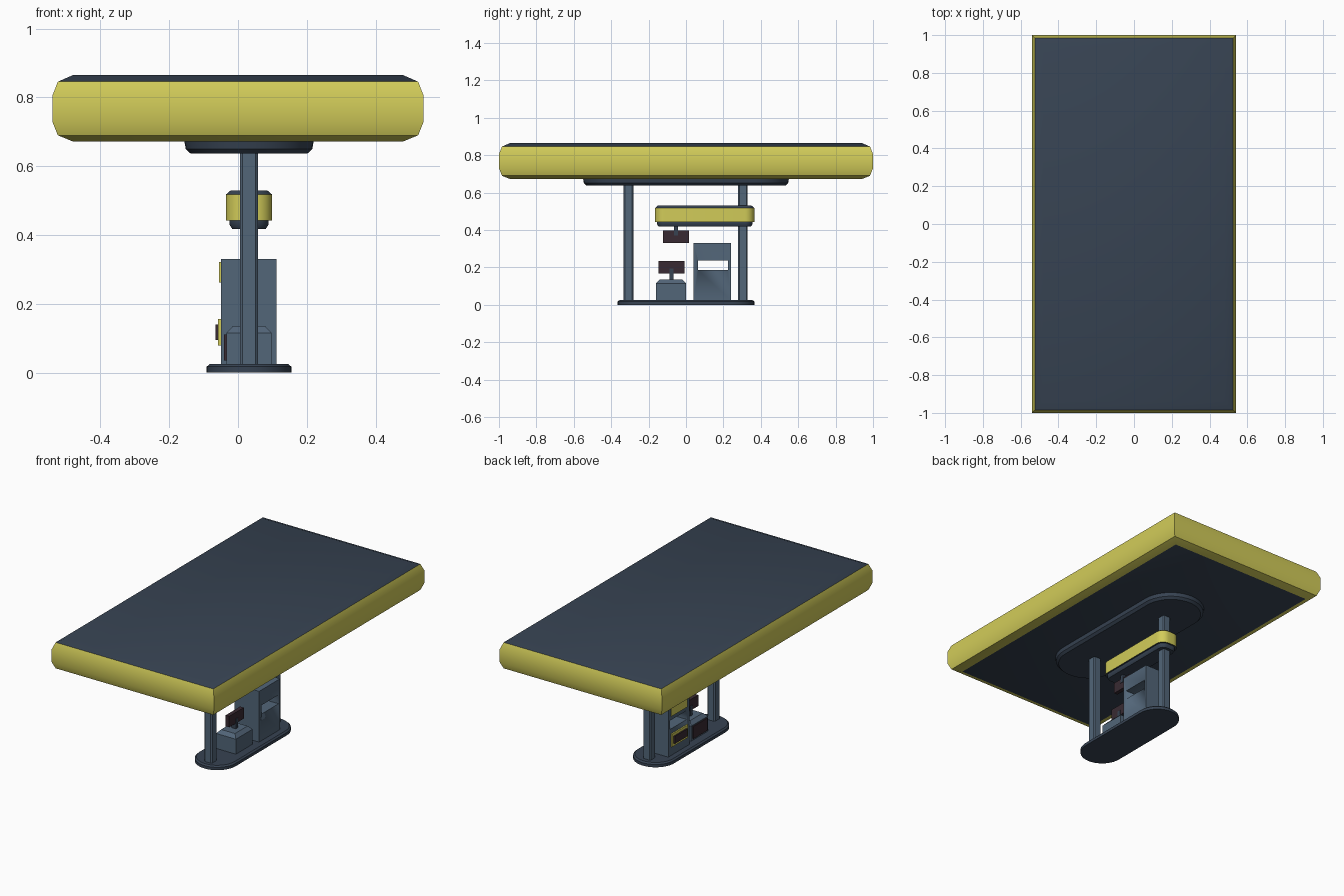
import bpy
import bmesh
import math

old = bpy.data.objects.get("Cube")
if old:
    bpy.data.objects.remove(old, do_unlink=True)


def material(name, rgb):
    m = bpy.data.materials.new(name)
    m.use_nodes = True
    m.diffuse_color = (*rgb, 1)
    bsdf = m.node_tree.nodes["Principled BSDF"]
    bsdf.inputs["Base Color"].default_value = (*rgb, 1)
    bsdf.inputs["Roughness"].default_value = 0.8
    return m


navy = material("dark navy", (0.038, 0.056, 0.085))
steel = material("blue grey", (0.085, 0.132, 0.19))
yellow = material("yellow", (0.64, 0.6, 0.1))
maroon = material("dark maroon", (0.04, 0.023, 0.032))

AXIS_X = 0.032  # everything below the canopy stands on this line


def outline(hx, hy, radius, steps):
    """Rectangle outline, with rounded corners when radius is set."""
    if radius <= 0:
        return [(hx, hy), (-hx, hy), (-hx, -hy), (hx, -hy)]
    pts = []
    for i, (sx, sy) in enumerate([(1, 1), (-1, 1), (-1, -1), (1, -1)]):
        for k in range(steps + 1):
            a = math.pi / 2 * (i + k / steps)
            pts.append((sx * (hx - radius) + radius * math.cos(a),
                        sy * (hy - radius) + radius * math.sin(a)))
    return pts


def loft(name, centre, half, rings, mats, band_mats=None, radius=0, steps=8):
    """Stack inset outlines (inset, z); band_mats colours base, bands, top."""
    bm = bmesh.new()
    loops = []
    for inset, z in rings:
        r = max(radius - inset, 0.002) if radius else 0
        pts = outline(half[0] - inset, half[1] - inset, r, steps)
        loops.append([bm.verts.new((centre[0] + x, centre[1] + y, z))
                      for x, y in pts])
    band_mats = band_mats or [0] * (len(rings) + 1)
    bm.faces.new(loops[0][::-1]).material_index = band_mats[0]
    for lo, hi, mi in zip(loops, loops[1:], band_mats[1:]):
        for i in range(len(lo)):
            j = (i + 1) % len(lo)
            bm.faces.new((lo[i], lo[j], hi[j], hi[i])).material_index = mi
    bm.faces.new(loops[-1]).material_index = band_mats[-1]
    bmesh.ops.remove_doubles(bm, verts=bm.verts, dist=0.0001)
    return finish(name, bm, mats)


def finish(name, bm, mats, angle=35):
    bmesh.ops.recalc_face_normals(bm, faces=bm.faces)
    mesh = bpy.data.meshes.new(name)
    bm.to_mesh(mesh)
    bm.free()
    for m in mats:
        mesh.materials.append(m)
    ob = bpy.data.objects.new(name, mesh)
    bpy.context.collection.objects.link(ob)
    bpy.ops.object.select_all(action="DESELECT")
    ob.select_set(True)
    bpy.context.view_layer.objects.active = ob
    bpy.ops.object.shade_smooth_by_angle(angle=math.radians(angle))
    return ob


def box(name, x, y, z, mat):
    """Box from (min, max) pairs."""
    bm = bmesh.new()
    bmesh.ops.create_cube(bm, size=1)
    for v in bm.verts:
        v.co = [(lo + hi) / 2 + c * (hi - lo)
                for c, (lo, hi) in zip(v.co, (x, y, z))]
    return finish(name, bm, [mat])


# Canopy: rounded yellow fascia with dark roof and underside
loft("canopy", (0, 0), (0.54, 1.0),
     [(0.06, 0.672), (0.016, 0.69), (0, 0.73), (0, 0.805), (0.016, 0.846), (0.06, 0.865)],
     [navy, yellow], [0, 1, 1, 1, 1, 0, 0])

# Plate under the canopy and island on the ground
loft("ceiling_plate", (AXIS_X, 0), (0.188, 0.55),
     [(0.018, 0.637), (0.004, 0.65), (0, 0.673)], [navy], radius=0.188, steps=10)
loft("island", (AXIS_X, 0), (0.123, 0.365),
     [(0, 0), (0, 0.017), (0.009, 0.025)], [navy], radius=0.123, steps=10)

# Two columns with chamfered corners
for label, y in (("front", -0.307), ("back", 0.304)):
    loft(label + "_column", (AXIS_X, y), (0.026, 0.026),
         [(0, 0.024), (0, 0.64)], [steel], radius=0.007, steps=1)

# Overhead housing: yellow band between dark caps
loft("overhead_housing", (AXIS_X, 0.1), (0.067, 0.265),
     [(0.018, 0.418), (0.01, 0.43), (0.01, 0.442), (0, 0.442), (0, 0.518), (0.014, 0.53)],
     [navy, yellow], [0, 0, 0, 0, 1, 0, 0], radius=0.05)

# Tall cabinet with a slot cut through it
cabinet = box("tall_cabinet", (-0.05, 0.112), (0.04, 0.24), (0.024, 0.33), steel)
cutter = box("slot_cutter", (-0.2, 0.2), (0.065, 0.225), (0.185, 0.238), steel)
cutter.hide_render = True
cut = cabinet.modifiers.new("slot", "BOOLEAN")
cut.operation = "DIFFERENCE"
cut.solver = "EXACT"
cut.object = cutter
bpy.context.view_layer.objects.active = cabinet
bpy.ops.object.modifier_apply(modifier=cut.name)
bpy.data.objects.remove(cutter, do_unlink=True)

# Cabinet plates on the right side
box("cabinet_header", (-0.055, -0.049), (0.065, 0.215), (0.262, 0.322), yellow)
box("cabinet_panel", (-0.058, -0.049), (0.065, 0.215), (0.078, 0.155), yellow)
box("cabinet_screen", (-0.066, -0.058), (0.08, 0.2), (0.094, 0.139), maroon)

# Low cabinet with chamfered lid
loft("low_cabinet", (AXIS_X, -0.08), (0.066, 0.08),
     [(0, 0.024), (0, 0.115), (0.02, 0.136)], [steel])
box("low_cabinet_panel", (-0.04, -0.033), (-0.145, -0.015), (0.035, 0.11), maroon)

# Sign boards: one standing on the low cabinet, one hanging from the housing
for label, y, z, stem_z in (("standing", -0.077, 0.2, (0.13, 0.195)),
                            ("hanging", -0.053, 0.364, (0.37, 0.425))):
    box(label + "_sign", (AXIS_X - 0.012, AXIS_X + 0.012),
        (y - 0.069, y + 0.069), (z - 0.033, z + 0.033), maroon)
    box(label + "_sign_stem", (AXIS_X - 0.015, AXIS_X + 0.015),
        (y - 0.011, y + 0.011), stem_z, navy)
